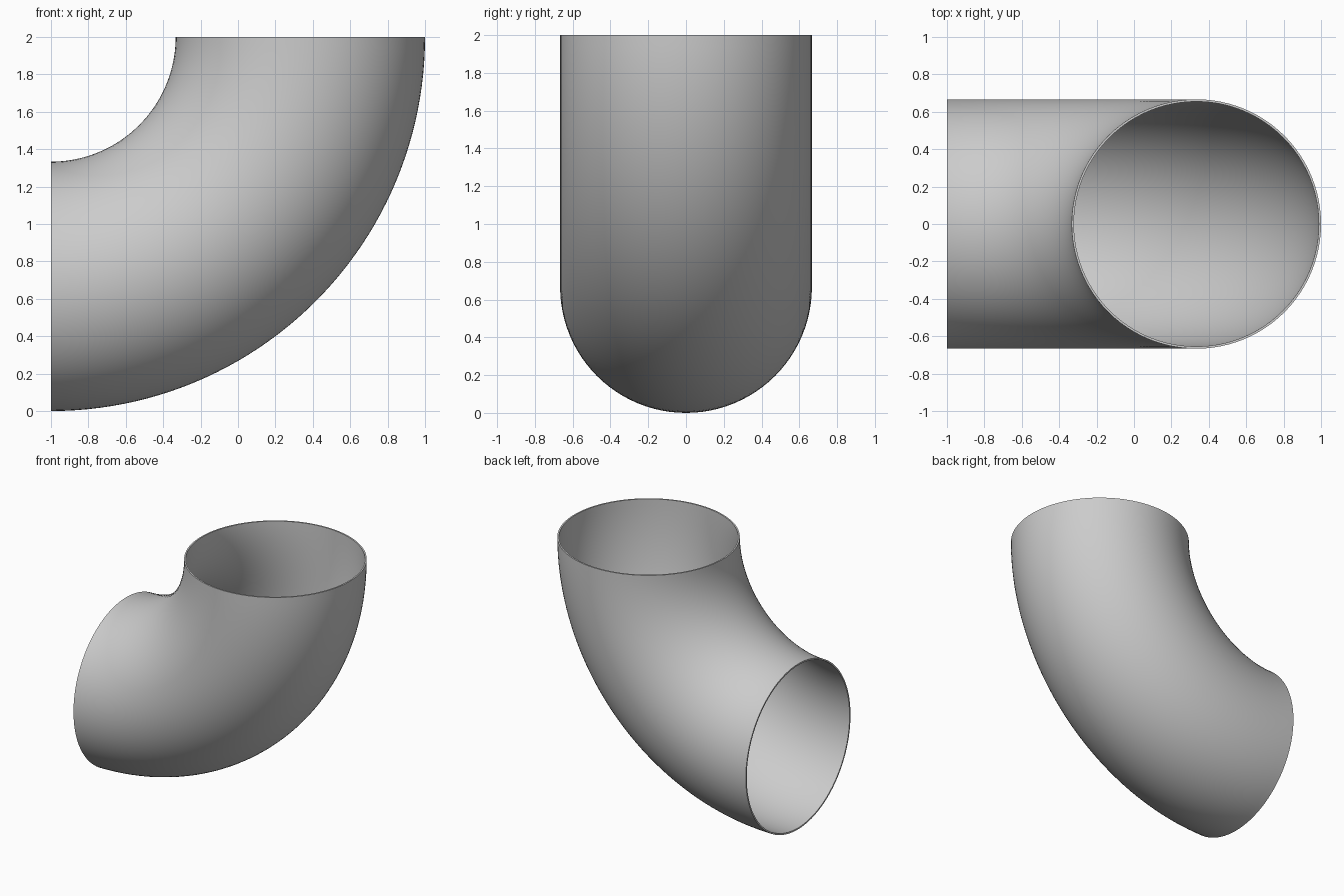
import bpy, bmesh
from math import pi, sin, cos
from mathutils import Vector

cube = bpy.data.objects.get("Cube")
if cube:
    bpy.data.objects.remove(cube, do_unlink=True)

BEND_CENTRE = Vector((-1, 0, 2))
BEND_RADIUS = 4 / 3
TUBE_RADIUS = 2 / 3
WALL = 0.012
SIDES, STEPS = 96, 48

# Plain grey metal
grey = bpy.data.materials.new("grey metal")
colour = (0.6, 0.6, 0.6, 1)
grey.diffuse_color = colour
grey.use_nodes = True
grey.node_tree.nodes["Principled BSDF"].inputs["Base Color"].default_value = colour


def ring(bm, radius):
    """Circle of vertices on the plane of the side opening."""
    centre = BEND_CENTRE - Vector((0, 0, BEND_RADIUS))
    return [bm.verts.new(centre + radius * Vector((0, cos(a), sin(a))))
            for a in (2 * pi * i / SIDES for i in range(SIDES))]


# Pipe elbow: a thin ring swept a quarter turn, with open ends
bm = bmesh.new()
outer = ring(bm, TUBE_RADIUS)
inner = ring(bm, TUBE_RADIUS - WALL)
rim = [bm.faces.new((outer[i - 1], outer[i], inner[i], inner[i - 1]))
       for i in range(SIDES)]
start = rim + list({e for f in rim for e in f.edges}) + outer + inner
bmesh.ops.spin(bm, geom=start, cent=BEND_CENTRE, axis=(0, -1, 0),
               angle=pi / 2, steps=STEPS, use_duplicate=False)

# Drop any radial partitions left inside the wall, then close both rims
for f in [f for f in bm.faces if any(len(e.link_faces) > 2 for e in f.edges)
          and abs(f.normal.dot(Vector((0, 1, 0)))) < 1e-4
          and all(len(e.link_faces) > 2 for e in f.edges)]:
    bm.faces.remove(f)
bmesh.ops.remove_doubles(bm, verts=bm.verts, dist=1e-5)
if not any(abs(f.calc_center_median().x + 1) < 1e-4 for f in bm.faces):
    for i in range(SIDES):
        bm.faces.new((outer[i - 1], outer[i], inner[i], inner[i - 1]))
loose = [e for e in bm.edges if not e.link_faces]
bmesh.ops.delete(bm, geom=loose, context="EDGES")
bmesh.ops.recalc_face_normals(bm, faces=bm.faces)

mesh = bpy.data.meshes.new("pipe_elbow")
bm.to_mesh(mesh)
bm.free()
elbow = bpy.data.objects.new("pipe_elbow", mesh)
bpy.context.collection.objects.link(elbow)
mesh.materials.append(grey)

bpy.context.view_layer.objects.active = elbow
elbow.select_set(True)
bpy.ops.object.shade_smooth_by_angle(angle=pi / 6)
